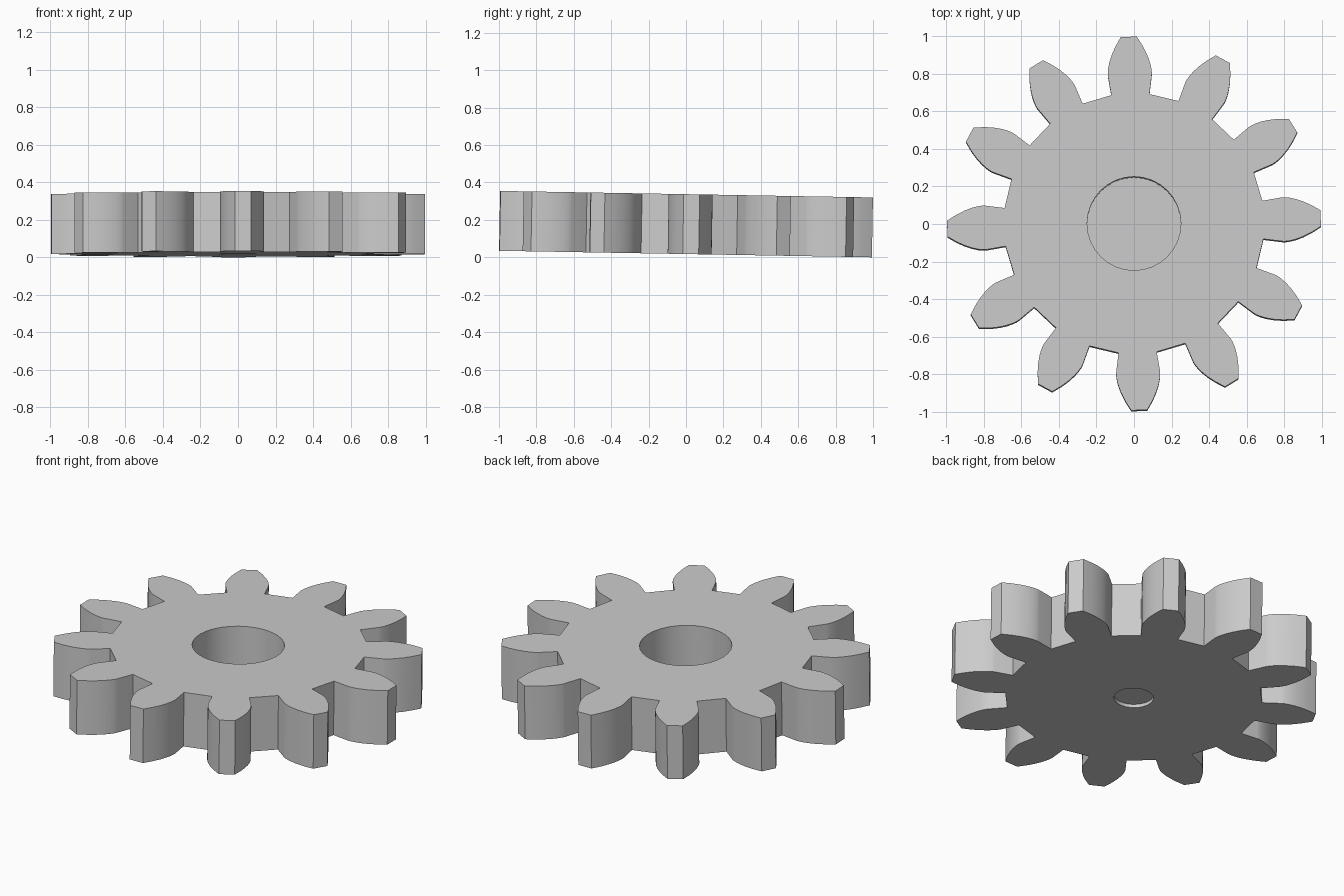
import bpy, bmesh, math
from mathutils import Matrix

if "Cube" in bpy.data.objects:
    bpy.data.objects.remove(bpy.data.objects["Cube"], do_unlink=True)

TEETH = 12
ROOT_R, BASE_R, TIP_R = 0.695, 0.80, 0.997
HALF_ANGLE = 0.147            # half tooth width at the base circle, radians
TURN = math.radians(1.6)      # small rotation of the whole wheel
TILT = math.radians(-1)       # slight lean towards the back
HALF_H = 0.16
BORE_R, HOLE_R, FLOOR = 0.25, 0.107, 0.02
FLANK_STEPS = 7


def polar(r, a):
    return r * math.cos(a), r * math.sin(a)


def flank():
    """Radius and half angle along one tooth side: radial root, then involute."""
    side = [(ROOT_R, HALF_ANGLE)]
    roll = math.sqrt((TIP_R / BASE_R) ** 2 - 1)
    for i in range(FLANK_STEPS + 1):
        t = roll * i / FLANK_STEPS
        side.append((BASE_R * math.sqrt(1 + t * t), HALF_ANGLE - t + math.atan(t)))
    return side


def gear_outline():
    side, pts = flank(), []
    for k in range(TEETH):
        mid = TURN + math.tau * k / TEETH
        pts += [polar(r, mid - a) for r, a in side]
        pts += [polar(r, mid + a) for r, a in reversed(side)]
    return pts


def circle(r, n=32):
    return [polar(r, math.tau * i / n) for i in range(n)]


def add_loop(bm, pts, z):
    vs = [bm.verts.new((x, y, z)) for x, y in pts]
    return [bm.edges.new((v, vs[(i + 1) % len(vs)])) for i, v in enumerate(vs)]


def cap(bm, outer, inner, up):
    bmesh.ops.triangle_fill(bm, edges=outer + inner, use_beauty=True, normal=(0, 0, up))


def wall(bm, lower, upper):
    bmesh.ops.bridge_loops(bm, edges=lower + upper)


# Toothed wheel with a stepped bore
bm = bmesh.new()
outline = gear_outline()
rim_low = add_loop(bm, outline, -HALF_H)
rim_top = add_loop(bm, outline, HALF_H)
bore_top = add_loop(bm, circle(BORE_R), HALF_H)
bore_low = add_loop(bm, circle(BORE_R), -HALF_H + FLOOR)
hole_top = add_loop(bm, circle(HOLE_R), -HALF_H + FLOOR)
hole_low = add_loop(bm, circle(HOLE_R), -HALF_H)
cap(bm, rim_top, bore_top, 1)
cap(bm, rim_low, hole_low, -1)
wall(bm, rim_low, rim_top)
wall(bm, bore_low, bore_top)
wall(bm, hole_top, bore_low)
wall(bm, hole_low, hole_top)
bmesh.ops.recalc_face_normals(bm, faces=bm.faces)

# Lean the wheel and rest its lowest tooth on the ground
bm.transform(Matrix.Rotation(TILT, 4, "X"))
lowest = min(v.co.z for v in bm.verts)
bmesh.ops.translate(bm, verts=bm.verts, vec=(0, 0, -lowest))

mesh = bpy.data.meshes.new("gear_wheel")
bm.to_mesh(mesh)
bm.free()
gear = bpy.data.objects.new("gear_wheel", mesh)
bpy.context.collection.objects.link(gear)

# Plain grey finish
grey = bpy.data.materials.new("plain_grey")
grey.use_nodes = True
colour = (0.6, 0.6, 0.6, 1)
grey.diffuse_color = colour
grey.node_tree.nodes["Principled BSDF"].inputs["Base Color"].default_value = colour
mesh.materials.append(grey)

bpy.ops.object.select_all(action="DESELECT")
gear.select_set(True)
bpy.context.view_layer.objects.active = gear
bpy.ops.object.shade_smooth_by_angle(angle=math.radians(30))
